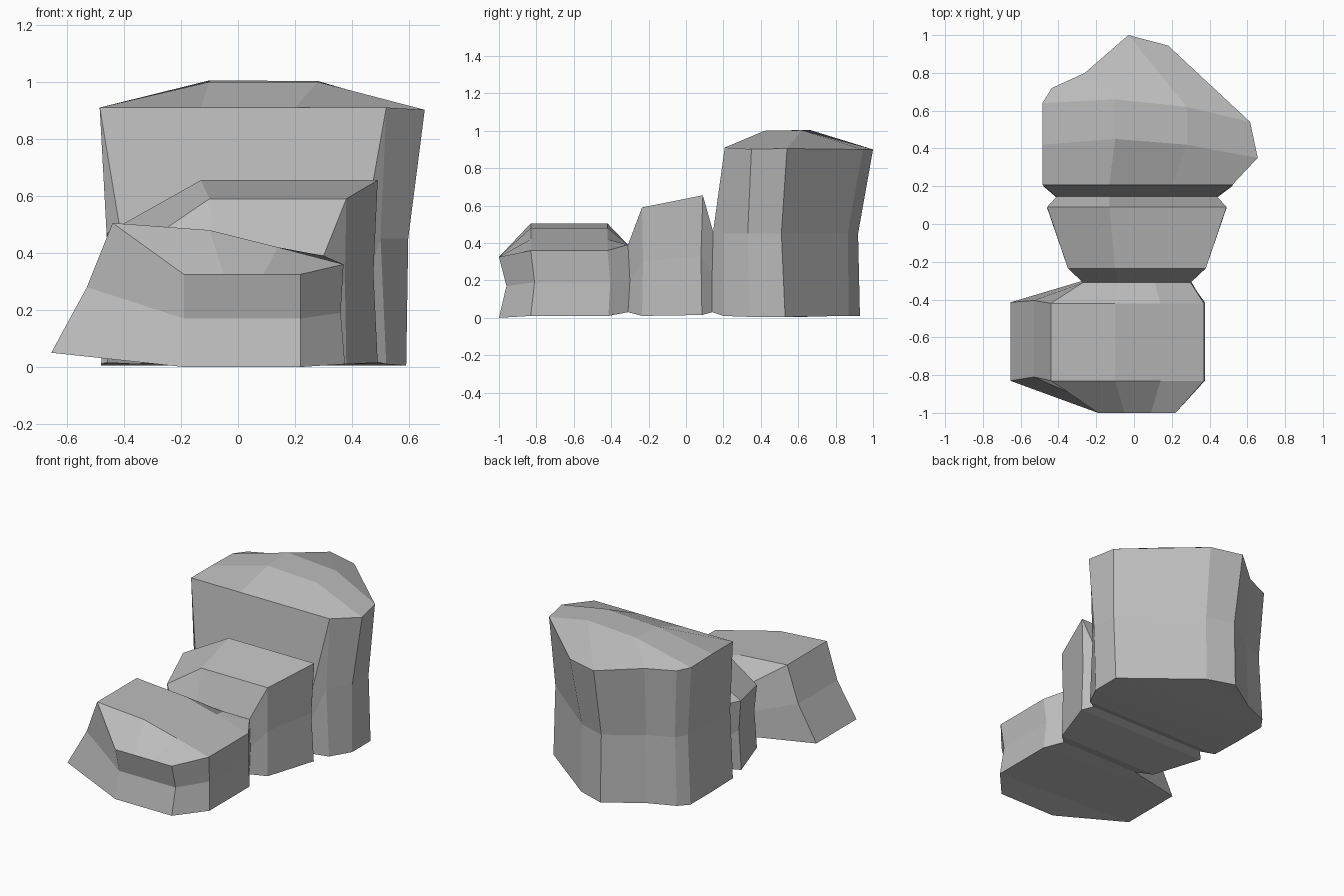
import bpy, bmesh

if "Cube" in bpy.data.objects:
    bpy.data.objects.remove(bpy.data.objects["Cube"])

stone = bpy.data.materials.new("grey stone")
stone.diffuse_color = (0.5, 0.5, 0.5, 1)
stone.use_nodes = True
stone.node_tree.nodes["Principled BSDF"].inputs["Base Color"].default_value = stone.diffuse_color


def section(bottom, middle, top):
    """Slice outline: left foot, left waist, four crown points, right waist, right foot."""
    return [bottom[0], middle[0], *top, middle[1], bottom[1]]


def row(xs, y, zs):
    """Points across a slice at one depth."""
    return [(x, y, z) for x, z in zip(xs, zs)]


def build_rock(name, sections, back_waist=None, back_foot=None):
    """Loft the slices from front to back and close both ends."""
    bm = bmesh.new()
    rings = [[bm.verts.new(p) for p in s] for s in sections]
    for a, b in zip(rings, rings[1:]):
        for i in range(8):
            j = (i + 1) % 8
            bm.faces.new((a[i], a[j], b[j], b[i]))
    ends = [rings[0]]
    if back_waist:
        # faceted back: three columns of two quads, plus its footing
        r = rings[-1]
        waist = [r[1], *[bm.verts.new(p) for p in back_waist], r[6]]
        foot = [r[0], *[bm.verts.new(p) for p in back_foot], r[7]]
        for low, high in ((foot, waist), (waist, r[2:6])):
            for i in range(3):
                bm.faces.new((low[i], low[i + 1], high[i + 1], high[i]))
        bm.faces.new(foot)
    else:
        ends.append(rings[-1])
    for r in ends:
        bm.faces.new((r[0], r[1], r[6], r[7]))
        bm.faces.new(r[1:7])
    bmesh.ops.recalc_face_normals(bm, faces=bm.faces)
    mesh = bpy.data.meshes.new(name)
    bm.to_mesh(mesh)
    bm.free()
    mesh.materials.append(stone)
    bpy.context.collection.objects.link(bpy.data.objects.new(name, mesh))


# Narrow necks where neighbouring rocks meet
front_neck = section(row((-.27, .30), -.31, (.03, .03)),
                     row((-.27, .30), -.30, (.20, .20)),
                     row((-.27, -.08, .11, .30), -.31, (.39,) * 4))
back_neck = section(row((-.41, .44), .14, (.03, .03)),
                    row((-.40, .43), .14, (.24, .24)),
                    row((-.41, -.13, .16, .44), .145, (.46,) * 4))

# Low front rock with a flared left side
front_crown = ((-.44, -.10, .14, .37), (.505, .48, .42, .36))
build_rock("front_rock", [
    section(row((-.19, .22), -1.0, (0, 0)),
            row((-.19, .22), -.96, (.17, .17)),
            row((-.19, -.05, .09, .22), -1.0, (.325,) * 4)),
    section(row((-.655, .375), -.83, (.05, .01)),
            row((-.53, .36), -.81, (.28, .19)),
            row(front_crown[0], -.83, front_crown[1])),
    section(row((-.655, .375), -.415, (.05, .01)),
            row((-.53, .36), -.405, (.28, .19)),
            row(front_crown[0], -.42, front_crown[1])),
    front_neck])

# Middle rock, widening and rising toward the back
build_rock("middle_rock", [
    front_neck,
    section(row((-.35, .38), -.235, (.01, .01)),
            row((-.335, .375), -.23, (.25, .30)),
            row((-.35, -.10, .14, .38), -.235, (.42, .59, .59, .59))),
    section(row((-.46, .49), .085, (.015, .015)),
            row((-.44, .475), .08, (.27, .33)),
            row((-.46, -.13, .18, .49), .09, (.47, .655, .655, .655))),
    back_neck])

# Tall back rock with a domed top and faceted back
build_rock("back_rock", [
    back_neck,
    section(row((-.48, .52), .20, (.01, .01)),
            row((-.46, .50), .20, (.45, .45)),
            row((-.485, -.13, .20, .52), .207, (.91,) * 4)),
    section([(-.48, .42, .005), (.59, .34, .005)],
            [(-.455, .42, .45), (.597, .33, .45)],
            [(-.485, .42, .91), (-.10, .45, 1.0), (.28, .42, 1.0), (.655, .35, .902)]),
    section([(-.48, .64, .005), (.59, .53, .005)],
            [(-.455, .63, .45), (.59, .51, .45)],
            [(-.485, .64, .905), (-.10, .66, 1.005), (.28, .62, 1.003), (.615, .54, .905)]),
    section([(-.43, .71, .01), (.15, .87, .01)],
            [(-.41, .70, .45), (.15, .865, .45)],
            [(-.435, .72, .90), (-.26, .80, .90), (-.03, 1.0, .90), (.18, .945, .90)])],
    back_waist=[(-.25, .77, .45), (-.03, .92, .45)],
    back_foot=[(-.26, .78, .01), (-.03, .93, .01)])
